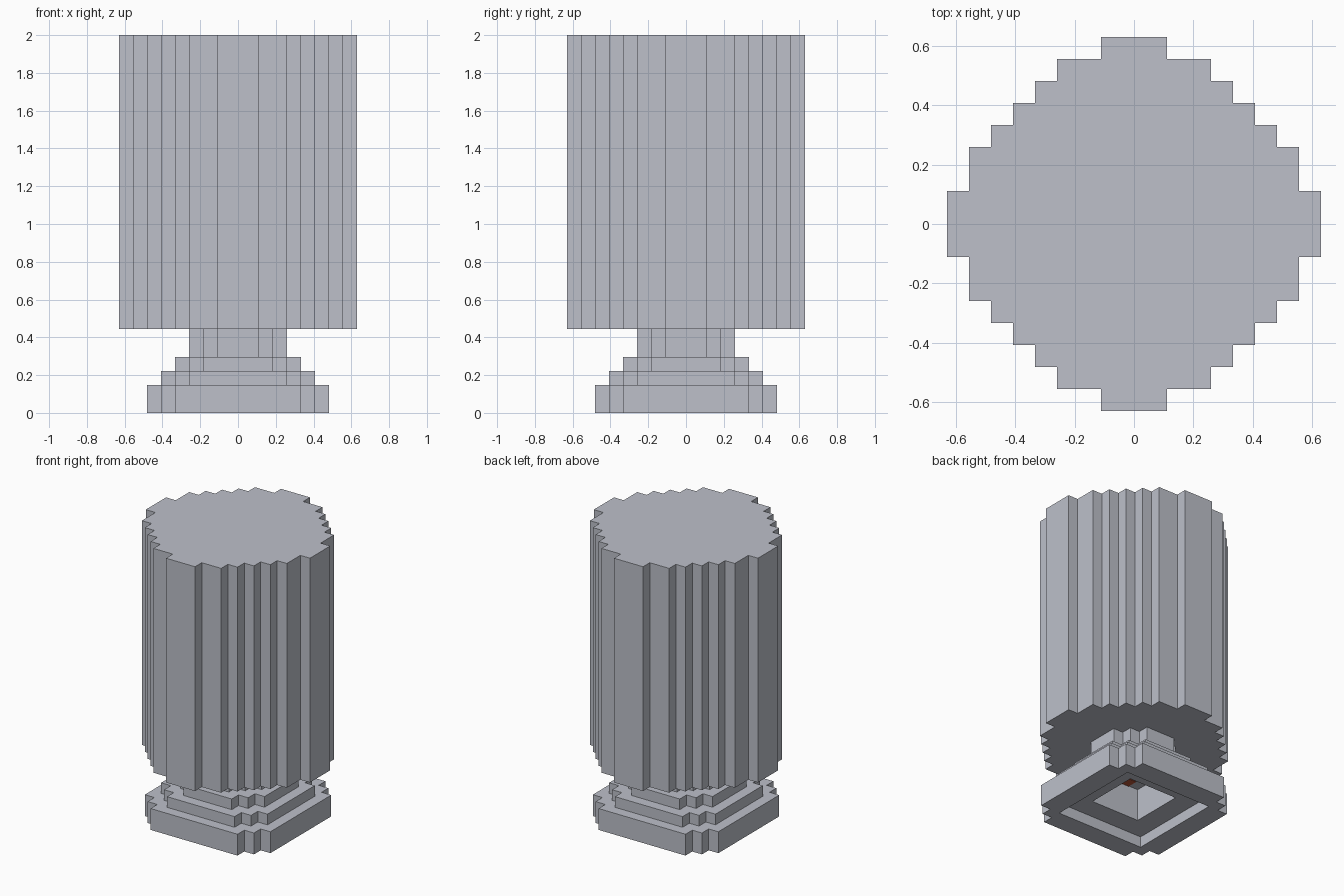
import bpy, bmesh

if "Cube" in bpy.data.objects:
    bpy.data.objects.remove(bpy.data.objects["Cube"])

U = 2 / 27  # size of one block


def material(name, rgb):
    m = bpy.data.materials.new(name)
    m.diffuse_color = (*rgb, 1)
    m.use_nodes = True
    m.node_tree.nodes["Principled BSDF"].inputs["Base Color"].default_value = m.diffuse_color
    return m


grey = material("pale grey", (0.51, 0.53, 0.59))
red = material("rust red", (0.48, 0.09, 0.04))


def prism(name, outline, z0, z1, mat):
    """Extrude a flat outline (in blocks) from z0 to z1."""
    bm = bmesh.new()
    face = bm.faces.new([bm.verts.new((x * U, y * U, z0 * U)) for x, y in outline])
    top = bmesh.ops.extrude_face_region(bm, geom=[face], use_keep_orig=True)["geom"]
    bmesh.ops.translate(bm, vec=(0, 0, (z1 - z0) * U),
                        verts=[v for v in top if isinstance(v, bmesh.types.BMVert)])
    bmesh.ops.recalc_face_normals(bm, faces=bm.faces)
    me = bpy.data.meshes.new(name)
    bm.to_mesh(me)
    bm.free()
    me.materials.append(mat)
    ob = bpy.data.objects.new(name, me)
    bpy.context.collection.objects.link(ob)
    return ob


def stepped(corners):
    """Stepped round outline: one quadrant of outer corners, turned four times."""
    quad = [corners[0]]
    for (x0, y0), (x1, y1) in zip(corners, corners[1:]):
        quad += [(x1, y0), (x1, y1)]
    pts = []
    for _ in range(4):
        pts += quad
        quad = [(-y, x) for x, y in quad]
    return pts


def tier(r):
    return stepped([(r, r - 2), (r - 1, r - 1), (r - 2, r)])


def rect(x0, x1, y0, y1):
    return [(x0, y0), (x1, y0), (x1, y1), (x0, y1)]


# Lamp shade
prism("shade", stepped([(8.5, 1.5), (7.5, 3.5), (6.5, 4.5), (5.5, 5.5),
                        (4.5, 6.5), (3.5, 7.5), (1.5, 8.5)]), 6, 27, grey)

# Stem and stepped base
prism("stem", tier(3.5), 4, 6, grey)
upper = prism("upper_step", tier(4.5), 3, 4, grey)
lower = prism("lower_step", tier(5.5), 2, 3, grey)
foot = prism("foot", tier(6.5), 0, 2, grey)

# Hollow underside: wide shallow recess, then a deep square well
recess = prism("recess_cutter", rect(-4.5, 4.5, -4.5, 4.5), -1, 1, grey)
well = prism("well_cutter", rect(-2.5, 2.5, -2.5, 2.5), 0.5, 4.5, grey)
for cutter in (recess, well):
    cutter.hide_render = True
    cutter.hide_viewport = False
    cutter.display_type = 'WIRE'
for part, cutter in ((foot, recess), (foot, well), (lower, well), (upper, well)):
    mod = part.modifiers.new("hollow", 'BOOLEAN')
    mod.operation = 'DIFFERENCE'
    mod.solver = 'EXACT'
    mod.object = cutter

# Coloured patch on the ceiling of the well
prism("well_patch", rect(-1.5, 1.5, -2.5, -1.5), 3.95, 4, red)
